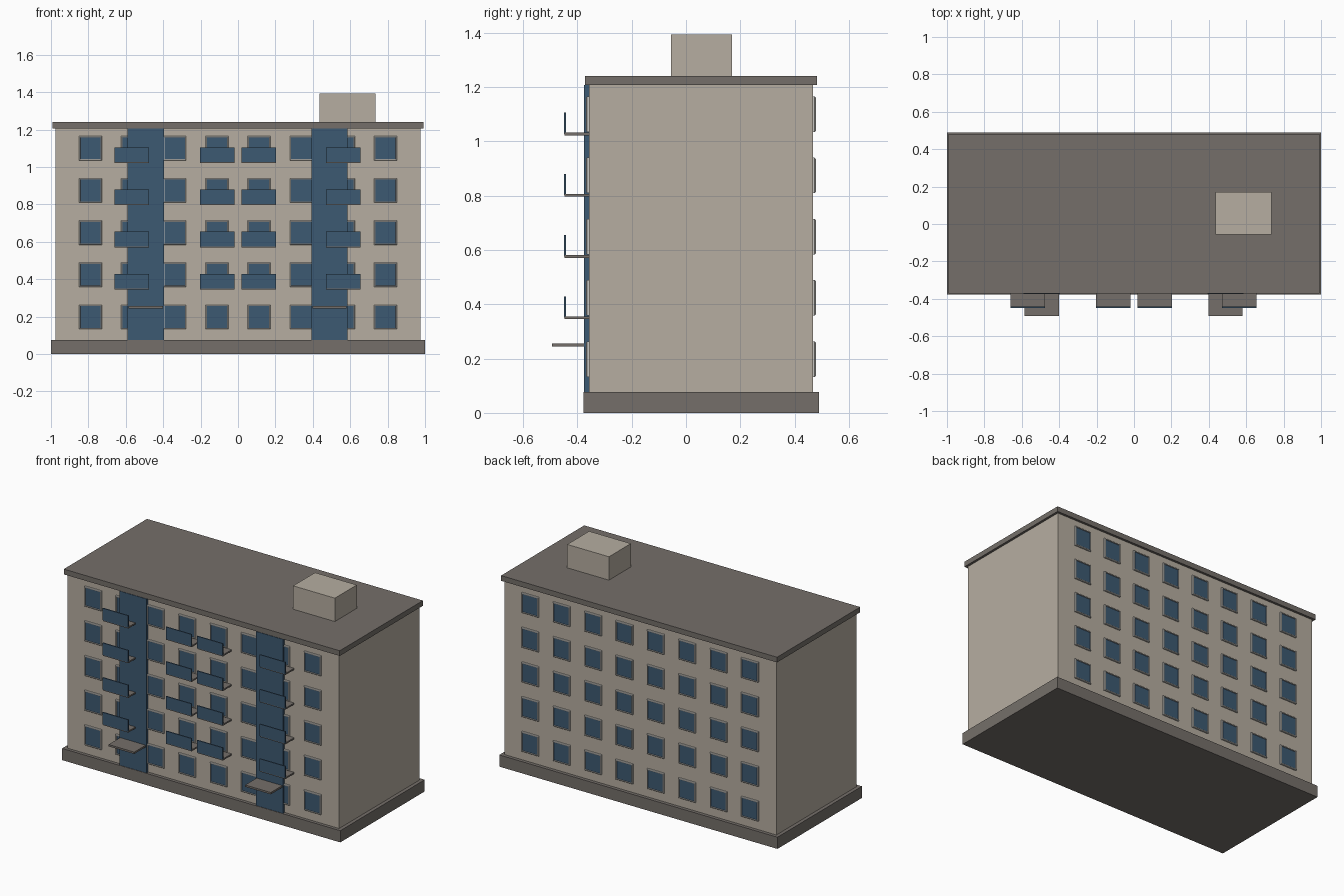
import bpy, bmesh
from mathutils import Matrix, Vector

if "Cube" in bpy.data.objects:
    bpy.data.objects.remove(bpy.data.objects["Cube"])


def material(name, rgb):
    m = bpy.data.materials.new(name)
    m.diffuse_color = (*rgb, 1)
    m.use_nodes = True
    m.node_tree.nodes["Principled BSDF"].inputs["Base Color"].default_value = m.diffuse_color
    return m


WALL = material("beige wall", (0.468, 0.423, 0.356))
GREY = material("grey concrete", (0.178, 0.159, 0.144))
BLUE = material("blue glass", (0.046, 0.100, 0.168))
FRAME = material("pale frame", (0.58, 0.57, 0.54))


def finish(bm, name, *mats):
    me = bpy.data.meshes.new(name)
    bm.to_mesh(me)
    bm.free()
    for m in mats:
        me.materials.append(m)
    ob = bpy.data.objects.new(name, me)
    bpy.context.collection.objects.link(ob)
    return ob


def add_box(bm, x0, x1, y0, y1, z0, z1):
    mat = Matrix.Translation(((x0 + x1) / 2, (y0 + y1) / 2, (z0 + z1) / 2)) \
        @ Matrix.Diagonal((x1 - x0, y1 - y0, z1 - z0, 1))
    return bmesh.ops.create_cube(bm, size=1, matrix=mat)["verts"]


def box(name, mat, *dims):
    bm = bmesh.new()
    add_box(bm, *dims)
    return finish(bm, name, mat)


FRONT, BACK = -0.357, 0.467
FLOOR = 0.2255

# Main volumes
box("plinth", GREY, -1, 1, -0.378, 0.489, 0, 0.076)
box("walls", WALL, -0.977, 0.977, FRONT, BACK, 0.076, 1.207)
box("roof_slab", GREY, -0.992, 0.992, -0.372, 0.482, 1.207, 1.241)
box("roof_hut", WALL, 0.435, 0.735, -0.055, 0.17, 1.241, 1.393)


# Window: frame with chamfered outer rim and recessed pane
def window(name, x, z, wall_y, out):
    bm = bmesh.new()
    ya, yb = sorted((wall_y - out * 0.002, wall_y + out * 0.011))
    add_box(bm, x - 0.061, x + 0.061, ya, yb, z - 0.065, z + 0.065)
    normal = Vector((0, out, 0))
    face = max(bm.faces, key=lambda f: f.normal.dot(normal))
    bmesh.ops.bevel(bm, geom=list(face.edges), offset=0.004, segments=1,
                    affect='EDGES')
    bm.normal_update()
    face = max(bm.faces, key=lambda f: f.calc_center_median().y * out)
    bmesh.ops.inset_region(bm, faces=[face], thickness=0.004)
    bmesh.ops.inset_region(bm, faces=[face], thickness=0.0005, depth=-0.005)
    face.material_index = 1
    finish(bm, name, FRAME, BLUE)


for floor in range(5):
    for col in range(8):
        x, z = (col - 3.5) * 0.2255, 0.198 + floor * FLOOR
        window(f"front_window_{floor}_{col}", x, z, FRONT, -1)
        window(f"back_window_{floor}_{col}", x, z, BACK, 1)

# Glazed stairwells with entrance canopies
for side, x in (("left", -0.493), ("right", 0.489)):
    box(f"{side}_stairwell", BLUE, x - 0.097, x + 0.097,
        -0.375, FRONT, 0.076, 1.207)
    box(f"{side}_canopy", GREY, x - 0.092, x + 0.092,
        -0.493, FRONT, 0.244, 0.256)

# Balconies: floor slab and front panel
for floor in range(4):
    z = 0.345 + floor * FLOOR
    for i, x in enumerate((-0.567, -0.112, 0.112, 0.562)):
        box(f"balcony_slab_{floor}_{i}", GREY, x - 0.092, x + 0.092,
            -0.447, FRONT, z, z + 0.01)
        box(f"balcony_panel_{floor}_{i}", BLUE, x - 0.092, x + 0.092,
            -0.449, -0.442, z + 0.006, z + 0.084)
